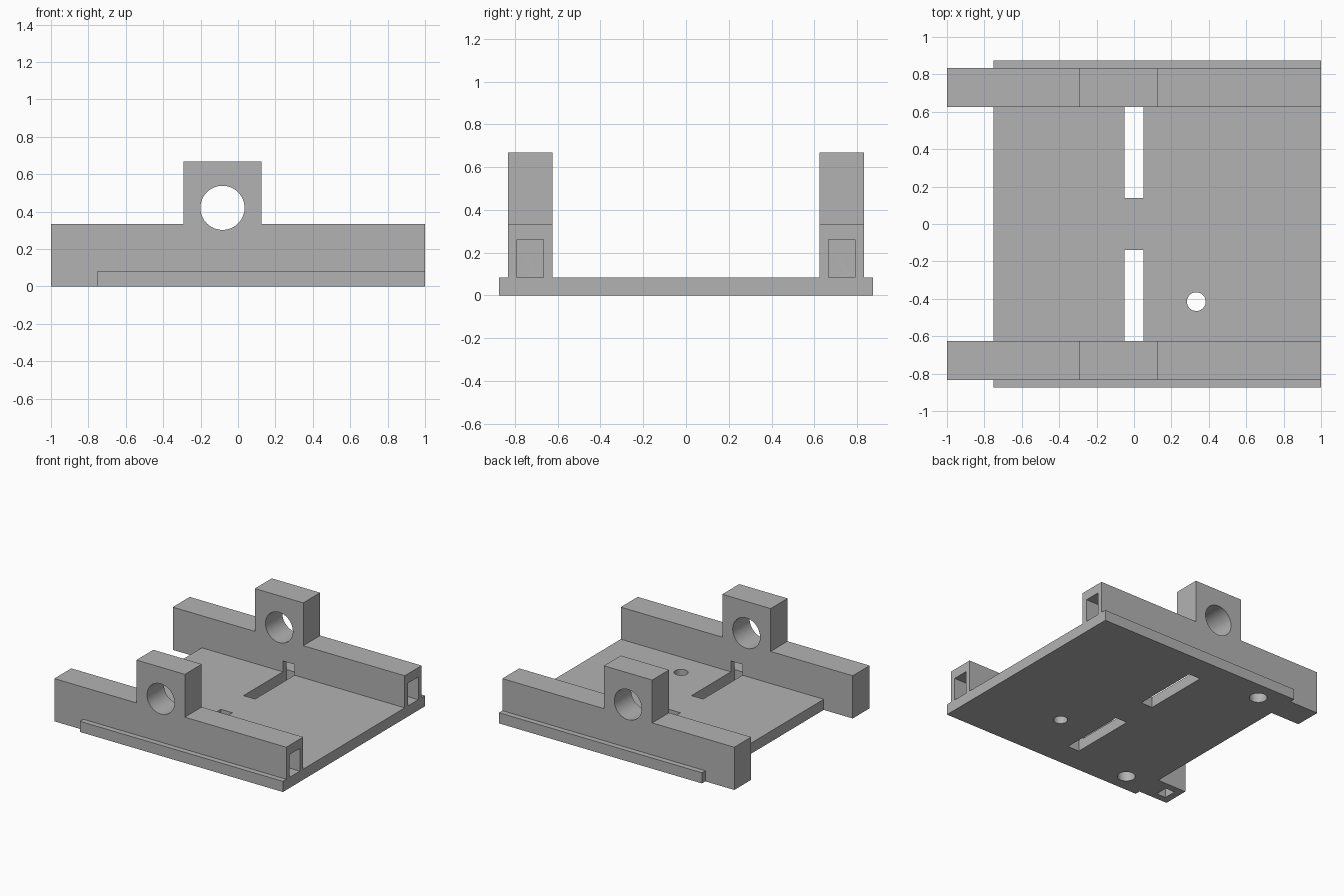
import bpy, bmesh, math
from mathutils import Vector, Matrix

cube = bpy.data.objects.get("Cube")
if cube:
    bpy.data.objects.remove(cube, do_unlink=True)

grey = bpy.data.materials.new("plain grey")
grey.use_nodes = True
grey.diffuse_color = (0.45, 0.45, 0.45, 1)
grey.node_tree.nodes["Principled BSDF"].inputs["Base Color"].default_value = grey.diffuse_color


def add_object(name, bm):
    bmesh.ops.recalc_face_normals(bm, faces=bm.faces)
    mesh = bpy.data.meshes.new(name)
    bm.to_mesh(mesh)
    bm.free()
    mesh.materials.append(grey)
    obj = bpy.data.objects.new(name, mesh)
    bpy.context.collection.objects.link(obj)
    return obj


def box(name, low, high):
    bm = bmesh.new()
    low, high = Vector(low), Vector(high)
    bmesh.ops.create_cube(bm, size=1, matrix=Matrix.Translation((low + high) / 2)
                          @ Matrix.Diagonal((*(high - low), 1)))
    return add_object(name, bm)


def cylinder(name, centre, radius, length, axis="Z"):
    bm = bmesh.new()
    turn = Matrix.Rotation(math.pi / 2, 4, "X") if axis == "Y" else Matrix()
    bmesh.ops.create_cone(bm, cap_ends=True, segments=64, radius1=radius, radius2=radius,
                          depth=length, matrix=Matrix.Translation(centre) @ turn)
    return add_object(name, bm)


def extrude_profile(name, points, y_low, y_high):
    bm = bmesh.new()
    face = bm.faces.new([bm.verts.new((x, y_low, z)) for x, z in points])
    grown = bmesh.ops.extrude_face_region(bm, geom=[face])["geom"]
    bmesh.ops.translate(bm, vec=(0, y_high - y_low, 0),
                        verts=[v for v in grown if isinstance(v, bmesh.types.BMVert)])
    return add_object(name, bm)


def combine(target, tool, operation):
    mod = target.modifiers.new(tool.name, "BOOLEAN")
    mod.operation, mod.solver, mod.object = operation, "EXACT", tool
    bpy.context.view_layer.objects.active = target
    bpy.ops.object.modifier_apply(modifier=mod.name)
    bpy.data.objects.remove(tool, do_unlink=True)


T = 0.083          # base plate thickness
IN, OUT = 0.625, 0.833   # inner and outer rail faces
MID = (IN + OUT) / 2

# Base plate
body = box("slotted_base_with_rails", (-0.75, -0.875, 0), (1, 0.875, T))

# Side rails, each with a raised lug
rail_profile = [(-1, 0), (1, 0), (1, 0.333), (0.125, 0.333), (0.125, 0.667),
                (-0.292, 0.667), (-0.292, 0.333), (-1, 0.333)]
for low, high in ((-OUT, -IN), (IN, OUT)):
    combine(body, extrude_profile("rail", rail_profile, low, high), "UNION")

# Openings repeated on both sides
for s in (-1, 1):
    y = s * MID
    cutters = [
        cylinder("lug_bore", (-0.083, y, 0.42), 0.118, 0.5, "Y"),
        box("rail_channel", (-0.604, y - 0.0625, T), (1.1, y + 0.0625, 0.26)),
        cylinder("underside_hole", (-0.54, y, 0), 0.064, 0.25),
        box("base_slot", (-0.05, min(s * 0.14, s * 0.67), -0.1),
            (0.05, max(s * 0.14, s * 0.67), 0.167)),
    ]
    for cutter in cutters:
        combine(body, cutter, "DIFFERENCE")

# Single hole through the plate, and the small pocket under the front rail
combine(body, cylinder("plate_hole", (0.333, -0.415, 0), 0.05, 0.4), "DIFFERENCE")
combine(body, box("front_rail_pocket", (-0.945, -MID - 0.05, -0.1),
                  (-0.865, -MID + 0.05, 0.167)), "DIFFERENCE")

# Smooth bores with crisp edges
bpy.ops.object.select_all(action="DESELECT")
body.select_set(True)
bpy.context.view_layer.objects.active = body
bpy.ops.object.shade_smooth_by_angle(angle=math.radians(30))
